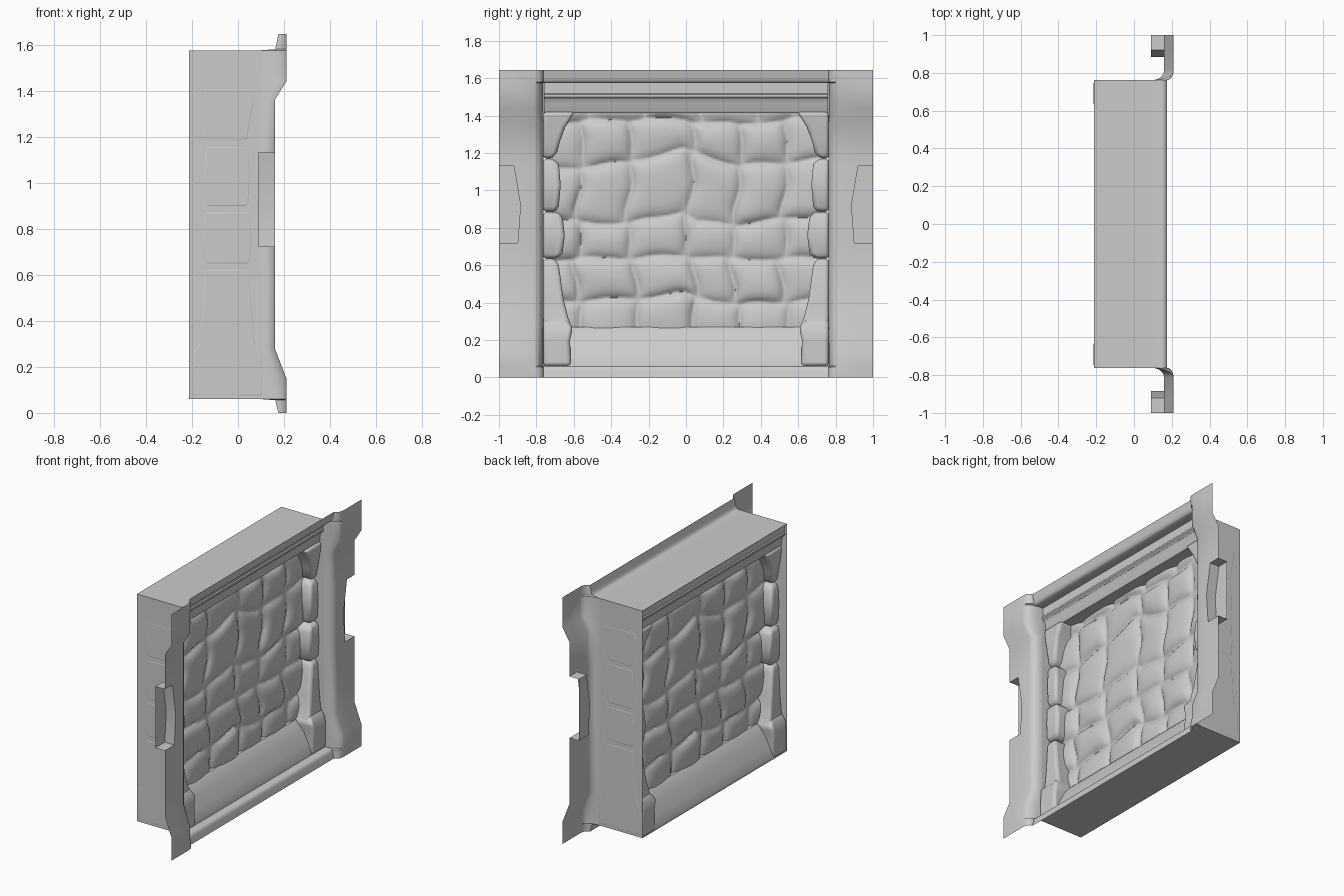
import bpy, math, random

if "Cube" in bpy.data.objects:
    bpy.data.objects.remove(bpy.data.objects["Cube"])

random.seed(4)
XC = -0.05          # centre plane of the masonry


def make(name, verts, faces, angle=35, bevel=0, seg=3):
    me = bpy.data.meshes.new(name)
    me.from_pydata(verts, [], faces)
    me.update()
    ob = bpy.data.objects.new(name, me)
    bpy.context.collection.objects.link(ob)
    if bevel:
        m = ob.modifiers.new("Bevel", 'BEVEL')
        m.width, m.segments, m.limit_method = bevel, seg, 'ANGLE'
        m.angle_limit = math.radians(40)
    bpy.ops.object.select_all(action='DESELECT')
    ob.select_set(True)
    bpy.context.view_layer.objects.active = ob
    bpy.ops.object.shade_smooth_by_angle(angle=math.radians(angle))
    return ob


def sheet(name, rows, flip=False, skip=lambda r, c: False, angle=35):
    n = len(rows[0])
    faces = []
    for r in range(len(rows) - 1):
        for c in range(n - 1):
            if not skip(r, c):
                f = (r*n + c, r*n + c + 1, (r+1)*n + c + 1, (r+1)*n + c)
                faces.append(f[::-1] if flip else f)
    return make(name, [p for row in rows for p in row], faces, angle)


def prism(name, half, y0, y1):
    # right half of an x-z profile (bottom to top), mirrored about XC, extruded along y
    profile = [(XC + d, z) for d, z in half] + [(XC - d, z) for d, z in half[::-1]]
    n = len(profile)
    v = [(x, y0, z) for x, z in profile] + [(x, y1, z) for x, z in profile]
    f = [tuple(range(n)), tuple(range(2*n - 1, n - 1, -1))]
    f += [(i, i + n, (i + 1) % n + n, (i + 1) % n) for i in range(n)]
    return make(name, v, f)


def lerp_table(table, t):
    for (a, va), (b, vb) in zip(table, table[1:]):
        if t <= b:
            return va + (vb - va) * max(0, (t - a) / (b - a))
    return table[-1][1]


# Side flanges: bent sheets with a fillet into the casing and a notched pocket
flange_x = [(0, .21), (.15, .21), (.28, .16), (1.36, .16), (1.44, .21), (1.64, .21)]
notch_y = [(0, .9), (.72, .9), (.92, .885), (1.13, .92), (1.64, .92)]
levels = [0, .055, .06, .15, .28, .72, .92, 1.13, 1.36, 1.44, 1.575, 1.58, 1.645]
for s, side in ((1, "left"), (-1, "right")):
    rows = []
    for z in levels:
        x = lerp_table(flange_x, z)
        row = [(x, s, z), (x, s * lerp_table(notch_y, z), z), (x, s * .815, z)]
        end = z < .06 or z > 1.575
        xe = (.175 if z in (0, 1.645) else .162) if end else .10
        for k in range(1, 6):
            a = k / 5 * math.pi / 2
            row.append((x - (x - xe) * (1 - math.cos(a)), s * (.815 - .053 * math.sin(a)), z))
        rows.append(row)
    sheet("flange_" + side, rows, s < 0, lambda r, c: c == 0 and r in (5, 6))

    edge = [(1.0, .72), (.9, .72), (.885, .92), (.92, 1.13), (1.0, 1.13)]
    v = [(x, s * y, z) for x in (.16, .09) for y, z in edge]
    f = [(i, i + 1, i + 6, i + 5) for i in range(4)] + [(5, 6, 7, 8, 9)]
    make("flange_pocket_" + side, v, [q[::-1] for q in f] if s < 0 else f, 20)

# Casing: four thin walls around the opening, with lips above and below
B, W = -.213, .762
for s, side in ((1, "left"), (-1, "right")):
    sheet("casing_side_" + side, [[(B, s*W, .06), (.10, s*W, .06)],
                                  [(B, s*W, 1.575), (.10, s*W, 1.575)]], s > 0)
for name, z, zl, fl in (("top", 1.575, 1.645, False), ("bottom", .06, 0, True)):
    pts = [(B, z), (.10, z), (.15, z), (.16, z + (zl - z) * .1),
           (.165, z + (zl - z) * .35), (.175, zl)]
    sheet("casing_" + name, [[(x, -W, q) for x, q in pts],
                             [(x, W, q) for x, q in pts]], fl, angle=60)

# Sill: slopes up from both edges to the foot of the wall
prism("sill", [(.161, .062), (.157, .085), (.135, .135), (.10, .20), (.07, .25), (.05, .27)],
      -.76, .76)

# Lintel with a projecting trim above it
prism("lintel", [(.115, 1.415), (.122, 1.425), (.125, 1.465), (.138, 1.49)], -.76, .76)
prism("lintel_trim", [(.138, 1.488), (.15, 1.50), (.15, 1.512), (.144, 1.518), (.144, 1.574)],
      -.76, .76)

# Jamb stones: stations of (z, inner y, half depth), mirrored to both sides
jambs = {
    "base": [(.062, .615, .172), (.20, .62, .17), (.265, .605, .168), (.315, .635, .13)],
    "lower": [(.27, .61, .145), (.32, .63, .135), (.42, .655, .125), (.60, .68, .115), (.635, .70, .10)],
    "middle": [(.635, .69, .10), (.665, .66, .118), (.76, .648, .122), (.86, .66, .118), (.885, .69, .10)],
    "upper": [(.885, .70, .09), (.915, .68, .11), (1.03, .67, .117), (1.14, .68, .11), (1.17, .71, .09)],
    "corbel": [(1.17, .72, .09), (1.20, .69, .105), (1.26, .675, .115), (1.34, .645, .13),
               (1.42, .595, .14)],
}
for s, side in ((1, "left"), (-1, "right")):
    for part, st in jambs.items():
        v, f = [], []
        for z, y, h in st:
            v += [(XC + h*a, s*b, z)
                  for a, b in ((-.95, .763), (1, .763), (1, y), (-.95, y))]
        n = len(st)
        for r in range(n - 1):
            f += [(4*r + i, 4*r + (i+1) % 4, 4*r + 4 + (i+1) % 4, 4*r + 4 + i) for i in range(4)]
        f += [(3, 2, 1, 0), tuple(range(4*n - 4, 4*n))]
        if s > 0:
            f = [q[::-1] for q in f]
        make("jamb_%s_%s" % (part, side), v, f, 45, .018)

# Rubble wall: height field of cushioned stones between wavering joints
KY = (-.72, -.32, -.02, .06, .28, .72)
bed_heights = [(.20,) * 6, (.41, .42, .45, .43, .39, .42), (.63, .64, .65, .65, .63, .64),
               (.84, .82, .89, .83, .82, .87), (1.11, 1.15, 1.22, 1.20, 1.13, 1.17),
               (1.36, 1.38, 1.38, 1.37, 1.35, 1.40), (1.55,) * 6]
beds = [list(zip(KY, h)) for h in bed_heights]
columns = [[-.9, -.57, -.27, .03, .28, .54, .9], [-.9, -.60, -.28, .04, .24, .50, .9],
           [-.9, -.55, -.29, .01, .27, .55, .9], [-.9, -.58, -.31, .02, .27, .52, .9],
           [-.9, -.56, -.30, .04, .29, .53, .9], [-.9, -.5, -.2, .1, .4, .6, .9]]
tilt = [[(random.uniform(-.05, .05), random.uniform(-.06, .06), random.uniform(-.006, .006))
         for _ in range(6)] for _ in range(6)]


def relief(y, z):
    zs = [lerp_table(b, y) + .008 * math.sin(17*y + 2*i) for i, b in enumerate(beds)]
    r = max(i for i in range(6) if zs[i] <= z or i == 0)
    yw = y + .018 * math.sin(9*z + 1) + .008 * math.sin(23*z)
    cs = columns[r]
    c = max(i for i in range(6) if cs[i] <= yw or i == 0)
    dz = min(z - zs[r], zs[r+1] - z)
    dy = min(yw - cs[c], cs[c+1] - yw)
    h = (1 - math.exp(-dz / .03)) * (1 - math.exp(-dy / .03))
    ty, tz, lift = tilt[r][c]
    my, mz = (cs[c] + cs[c+1]) / 2, (zs[r] + zs[r+1]) / 2
    return h * (.036 + lift + ty * (yw - my) + tz * (z - mz))


# The back face repeats the front turned half way round
NY, NZ = 140, 110
for name, d in (("rubble_wall_front", 1), ("rubble_wall_back", -1)):
    rows = []
    for j in range(NZ + 1):
        z = .255 + 1.175 * j / NZ
        rows.append([(XC + d * (.022 + relief(d * y, z)), y, z)
                     for y in (-.74 + 1.48 * i / NY for i in range(NY + 1))])
    sheet(name, rows, d < 0, angle=80)
